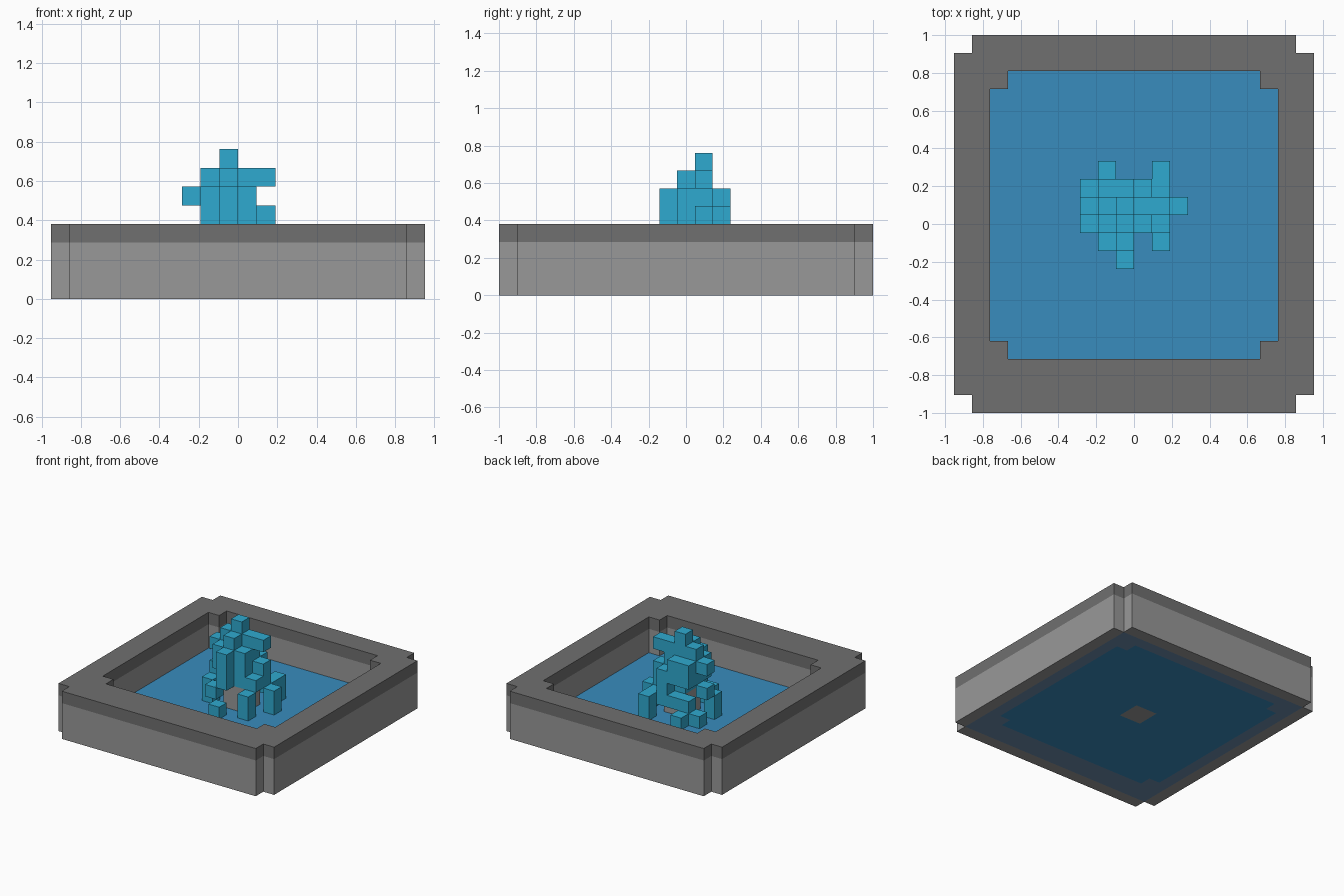
import bpy
import bmesh

if "Cube" in bpy.data.objects:
    bpy.data.objects.remove(bpy.data.objects["Cube"], do_unlink=True)

U = 2 / 21            # edge of one block
NX, NY = 20, 21       # footprint in blocks


def linear(c):
    c /= 255
    return c / 12.92 if c <= 0.04045 else ((c + 0.055) / 1.055) ** 2.4


def material(name, rgb):
    col = [linear(c) for c in rgb] + [1]
    m = bpy.data.materials.new(name)
    m.use_nodes = True
    m.diffuse_color = col
    bsdf = next(n for n in m.node_tree.nodes if n.type == "BSDF_PRINCIPLED")
    bsdf.inputs["Base Color"].default_value = col
    return m


light_stone = material("light_stone", (152, 152, 152))
dark_stone = material("dark_stone", (112, 112, 112))
pool_blue = material("pool_blue", (56, 140, 190))
spray_blue = material("spray_blue", (47, 170, 208))
slate = material("slate_underside", (108, 140, 172))


def block(x, y, z):
    """All cells in three inclusive ranges; a plain number is a single cell."""
    def span(r):
        return range(r, r + 1) if isinstance(r, int) else range(r[0], r[1] + 1)
    return {(i, j, k) for i in span(x) for j in span(y) for k in span(z)}


def notched(x0, x1, y0, y1, z):
    """Rectangular layer with one block missing at every corner."""
    return block((x0 + 1, x1 - 1), (y0, y1), z) | block((x0, x1), (y0 + 1, y1 - 1), z)


def build(name, cells, mats, rule=lambda cell, n: 0):
    """Skin the outside of a set of cells with square faces."""
    bm = bmesh.new()
    verts = {}

    def vert(p):
        if p not in verts:
            x, y, z = p
            verts[p] = bm.verts.new(((x - NX / 2) * U, (y - NY / 2) * U, z * U))
        return verts[p]

    for cell in sorted(cells):
        for axis in range(3):
            for side in (0, 1):
                n = [0, 0, 0]
                n[axis] = 2 * side - 1
                if tuple(c + d for c, d in zip(cell, n)) in cells:
                    continue
                corners = []
                for a, b in ((0, 0), (1, 0), (1, 1), (0, 1)):
                    p = list(cell)
                    p[axis] += side
                    p[(axis + 1) % 3] += a
                    p[(axis + 2) % 3] += b
                    corners.append(vert(tuple(p)))
                if side == 0:
                    corners.reverse()
                f = bm.faces.new(corners)
                f.material_index = rule(cell, n)
    me = bpy.data.meshes.new(name)
    bm.to_mesh(me)
    bm.free()
    for m in mats:
        me.materials.append(m)
    ob = bpy.data.objects.new(name, me)
    bpy.context.collection.objects.link(ob)
    return ob


# Basin wall: light stone, dark top course, slate band underneath
def wall_rule(cell, n):
    i, j, k = cell
    if n[2] < 0 and 1 <= i <= NX - 2 and 1 <= j <= NY - 2:
        return 2
    return 1 if k == 3 else 0


wall = notched(0, NX - 1, 0, NY - 1, (0, 3)) - notched(2, 17, 3, 18, (0, 3))
build("basin_wall", wall, [light_stone, dark_stone, slate], wall_rule)

# Stone core and the pool around it
core = block((9, 10), (10, 11), (0, 2))
build("stone_core", core, [light_stone])
build("pool_water", notched(2, 17, 3, 18, 0) - core, [pool_blue])

# Rising spray above the core
spray = [
    block(9, 11, (3, 7)),
    block(9, 10, (3, 6)),
    block((10, 11), 11, 6),
    block(10, 11, (3, 5)),
    block(10, 10, (3, 5)),
    block(8, 11, (4, 6)),
    block(8, 10, (4, 5)),
    block(9, 9, (3, 5)),
    block((8, 9), 12, (4, 5)),
    block(10, 12, (2, 4)),
    block(11, 11, (3, 4)),
    block(7, 11, 5),
]
build("spray_column", set().union(*spray), [spray_blue])

# Drops falling around it
drops = [
    block(7, 11, 3),
    block(7, 10, (1, 2)),
    block(8, 9, 2),
    block(9, 8, 1),
    block(11, 9, (1, 2)),
    block(11, 10, 3),
    block(12, 11, (1, 2)),
    block(11, 12, 2),
    block(11, 13, (1, 2)),
    block((8, 9), 12, 2),
    block(8, 13, 1),
    block(7, 12, 1),
]
build("falling_drops", set().union(*drops), [spray_blue])
